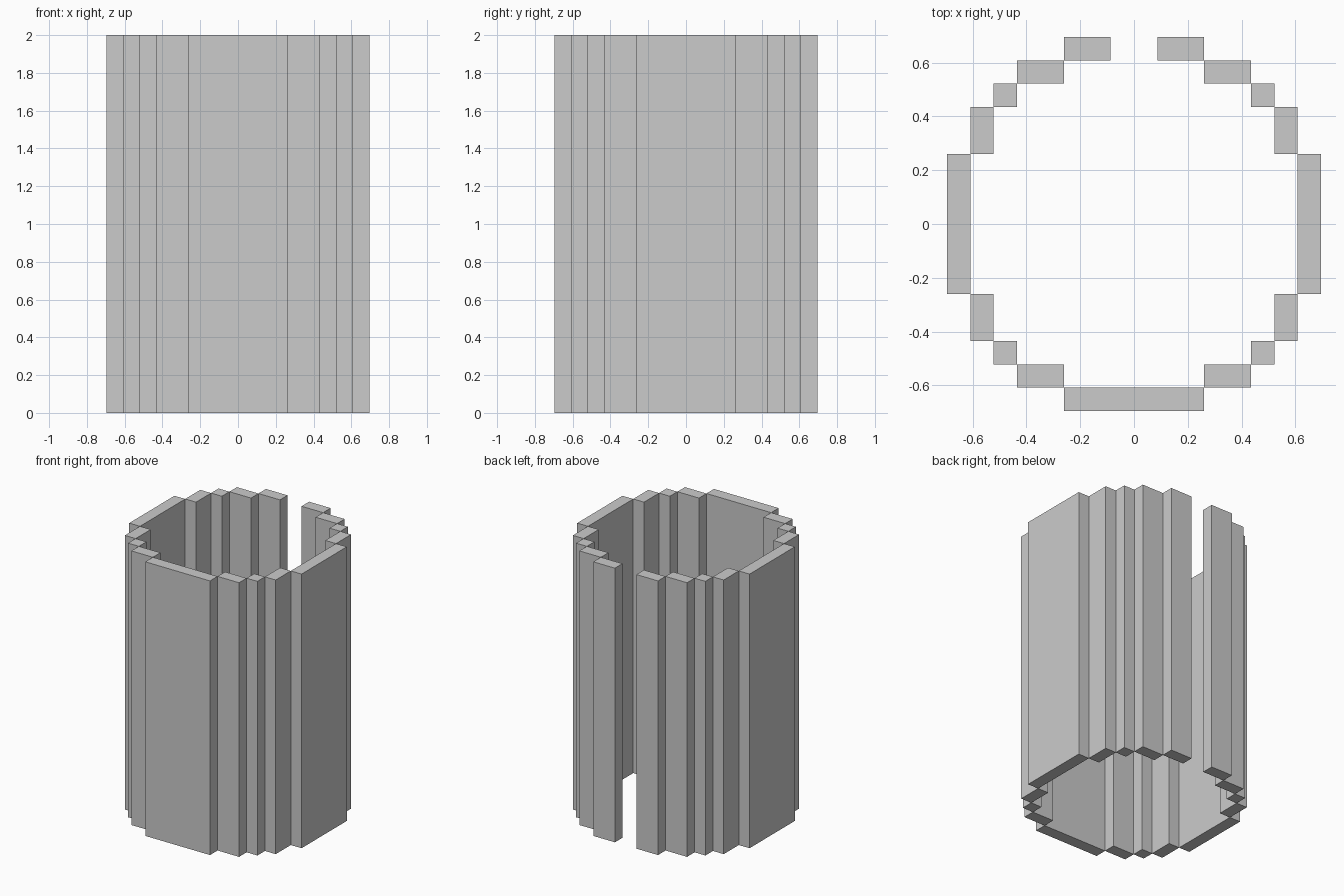
import bpy
import bmesh
from mathutils import Matrix, Vector

if "Cube" in bpy.data.objects:
    bpy.data.objects.remove(bpy.data.objects["Cube"])

U = 2 / 23      # one block
HEIGHT = 23     # wall height in blocks


def wall(name, x0, x1, y0, y1):
    """Full-height box given by its footprint in blocks."""
    bm = bmesh.new()
    size = Vector((x1 - x0, y1 - y0, HEIGHT)) * U
    centre = Vector((x0 + x1, y0 + y1, HEIGHT)) * U / 2
    bmesh.ops.create_cube(bm, size=1, matrix=Matrix.Translation(centre) @ Matrix.Diagonal(size).to_4x4())
    mesh = bpy.data.meshes.new(name)
    bm.to_mesh(mesh)
    bm.free()
    bpy.context.collection.objects.link(bpy.data.objects.new(name, mesh))


def mirrored(name, x0, x1, y0, y1):
    wall(name + "_right", x0, x1, y0, y1)
    wall(name + "_left", -x1, -x0, y0, y1)


# Straight walls; the back one is split by a slot
wall("front_wall", -3, 3, -8, -7)
mirrored("side_wall", 7, 8, -3, 3)
mirrored("back_wall", 1, 3, 7, 8)

# Stepped corners, repeated front and back
for end, s in (("front", -1), ("back", 1)):
    for part, x0, x1, y0, y1 in (("outer_step", 6, 7, 3, 5),
                                 ("corner_post", 5, 6, 5, 6),
                                 ("inner_step", 3, 5, 6, 7)):
        ya, yb = sorted((s * y0, s * y1))
        mirrored(f"{end}_{part}", x0, x1, ya, yb)
